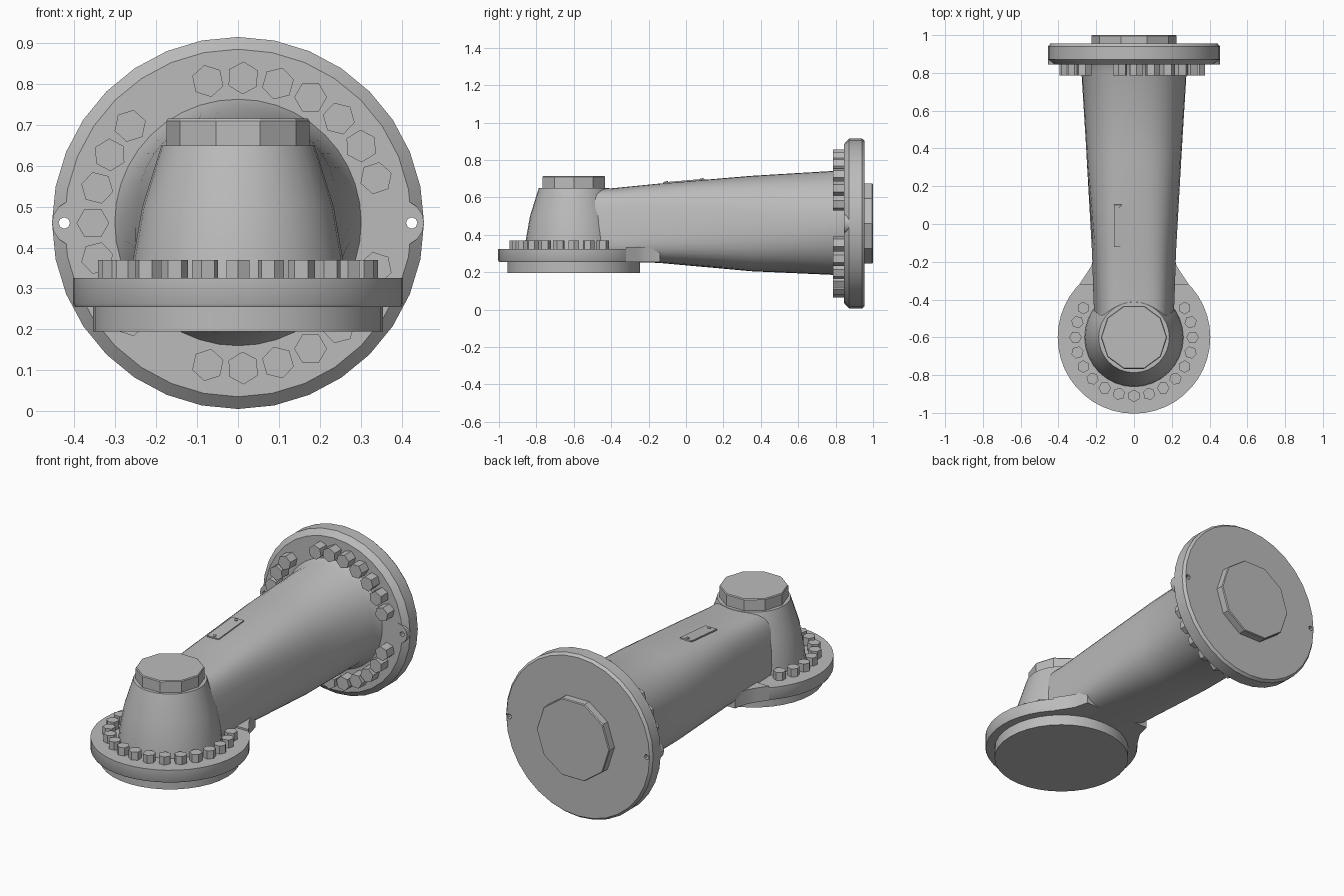
import bpy, bmesh, math
from mathutils import Matrix, Vector

cube = bpy.data.objects.get("Cube")
if cube:
    bpy.data.objects.remove(cube)

metal = bpy.data.materials.new("cast grey metal")
metal.use_nodes = True
grey = (0.5, 0.5, 0.5, 1)
metal.diffuse_color = grey
metal.node_tree.nodes["Principled BSDF"].inputs["Base Color"].default_value = grey

# Two joint axes: the upright one and the one pointing back
UPRIGHT = Matrix.Translation((0, -0.6, 0))
REAR = Matrix.Translation((0, 0, 0.46)) @ Matrix.Rotation(-math.pi / 2, 4, 'X')


def finish(name, bm, matrix=Matrix(), smooth=True):
    bm.transform(matrix)
    bmesh.ops.recalc_face_normals(bm, faces=bm.faces)
    mesh = bpy.data.meshes.new(name)
    bm.to_mesh(mesh)
    bm.free()
    ob = bpy.data.objects.new(name, mesh)
    bpy.context.collection.objects.link(ob)
    mesh.materials.append(metal)
    if smooth:
        bpy.ops.object.select_all(action='DESELECT')
        ob.select_set(True)
        bpy.context.view_layer.objects.active = ob
        bpy.ops.object.shade_smooth_by_angle(angle=math.radians(32))
    return ob


def skin(bm, rings):
    """Bridge rings of points and cap both ends."""
    loops = [[bm.verts.new(p) for p in ring] for ring in rings]
    n = len(loops[0])
    for a, b in zip(loops, loops[1:]):
        for i in range(n):
            j = (i + 1) % n
            bm.faces.new((a[i], a[j], b[j], b[i]))
    bm.faces.new(loops[0])
    bm.faces.new(loops[-1])


def circle(r, h, n, cx=0, cy=0, turn=0):
    steps = [turn + math.tau * i / n for i in range(n)]
    return [Vector((cx + r * math.cos(a), cy + r * math.sin(a), h)) for a in steps]


def turned(name, profile, n, matrix, smooth=True):
    """Round part from (radius, height) pairs along the joint axis."""
    bm = bmesh.new()
    skin(bm, [circle(r, h, n) for r, h in profile])
    return finish(name, bm, matrix, smooth)


def bolt_ring(name, angles, ring, size, low, high, matrix):
    bm = bmesh.new()
    for deg in angles:
        a = math.radians(deg)
        x, y = ring * math.cos(a), ring * math.sin(a)
        skin(bm, [circle(size, h, 6, x, y, a) for h in (low, high)])
    return finish(name, bm, matrix, False)


# Upright joint: base disc, flange, tapered turret and cap
turned("base_disc", [(0.355, 0.195), (0.355, 0.26)], 36, UPRIGHT)
turned("base_flange", [(0.40, 0.255), (0.404, 0.262), (0.404, 0.325)], 44, UPRIGHT)
turned("turret", [(0.262, 0.32), (0.257, 0.37), (0.234, 0.5), (0.187, 0.65)], 32, UPRIGHT)
turned("turret_cap", [(0.175, 0.64), (0.175, 0.71), (0.171, 0.715)], 10, UPRIGHT, False)
bolt_ring("base_bolts", range(-210, 31, 15), 0.31, 0.033, 0.32, 0.37, UPRIGHT)

# Web joining the base flange to the arm
bm = bmesh.new()
side = [(0.29, -0.32), (0.25, -0.26), (0.225, -0.22), (0.205, -0.14)]
outline = side + [(-x, y) for x, y in reversed(side)]
skin(bm, [[(x, y, z) for x, y in outline] for z in (0.255, 0.335)])
finish("base_web", bm)

# Arm: boxy near the turret, round at the rear
# (y, bottom, top, half width, squareness, narrowing towards the top)
sections = [
    (-0.62, 0.27, 0.648, 0.195, 4.0, 0.13),
    (-0.40, 0.255, 0.648, 0.205, 4.0, 0.13),
    (-0.15, 0.25, 0.673, 0.215, 3.5, 0.12),
    (0.35, 0.205, 0.715, 0.25, 2.6, 0.05),
    (0.80, 0.185, 0.742, 0.278, 2.1, 0),
    (0.85, 0.157, 0.765, 0.304, 2.0, 0),
]
rings = []
for y, low, high, width, power, narrow in sections:
    ring = []
    for p in circle(1, 0, 40):
        u, v = (math.copysign(abs(c) ** (2 / power), c) for c in p[:2])
        ring.append((u * width * (1 - narrow * v), y, (low + high) / 2 + v * (high - low) / 2))
    rings.append(ring)
bm = bmesh.new()
skin(bm, rings)
finish("arm", bm)

# Rear joint: chamfered flange, cap and bolts (the ring turns downwards on this axis)
flange = turned("rear_flange", [(0.425, 0.845), (0.455, 0.872), (0.455, 0.94), (0.443, 0.955)],
                32, REAR)
turned("rear_cap", [(0.226, 0.95), (0.226, 0.995), (0.222, 1.0)], 10, REAR, False)
upper = [18, 32, 46, 60, 74, 88, 102, 138, 152, 166, 180]
lower = [-a for a in upper[:-1]]
bolt_ring("rear_bolts", [-a for a in upper + lower], 0.355, 0.04, 0.785, 0.85, REAR)

# Ears on the rear flange with a hole through each
bm = bmesh.new()
for s in (-1, 1):
    skin(bm, [circle(0.055, h, 16, s * 0.4) for h in (0.844, 0.94)])
ears = finish("flange_ears", bm, REAR)
bm = bmesh.new()
for s in (-1, 1):
    skin(bm, [circle(0.014, h, 8, s * 0.425) for h in (0.8, 1.0)])
cutter = finish("hole_cutter", bm, REAR, False)
cutter.hide_render = True
cutter.hide_set(True)
for ob in (flange, ears):
    cut = ob.modifiers.new("holes", 'BOOLEAN')
    cut.operation = 'DIFFERENCE'
    cut.solver = 'EXACT'
    cut.object = cutter

# Blank plate with two rivets, lying on the sloping top of the arm
tilt = Matrix.Translation((-0.07, -0.01, 0.686)) @ Matrix.Rotation(math.atan(0.084), 4, 'X')
bm = bmesh.new()
skin(bm, [[(sx * 0.036, sy * 0.112, h) for sx, sy in ((1, 1), (-1, 1), (-1, -1), (1, -1))]
          for h in (-0.004, 0.004)])
finish("blank_plate", bm, tilt, False)
bm = bmesh.new()
for y in (-0.095, 0.095):
    skin(bm, [circle(0.01, h, 8, 0, y) for h in (0, 0.008)])
finish("plate_rivets", bm, tilt, False)
